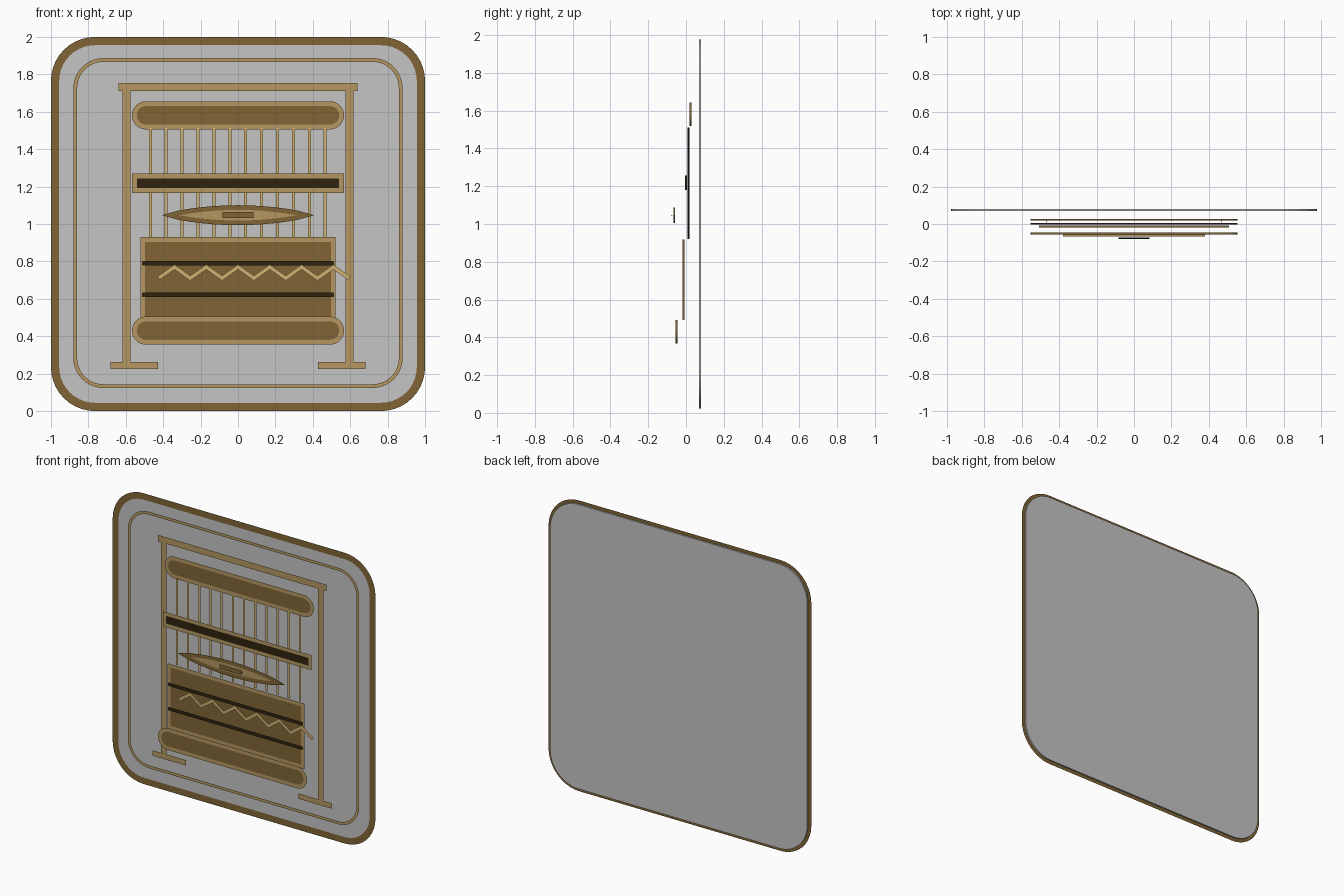
import bpy, bmesh, math
from mathutils import Vector

cube = bpy.data.objects.get("Cube")
if cube:
    bpy.data.objects.remove(cube, do_unlink=True)


def material(name, r, g, b):
    m = bpy.data.materials.new(name)
    m.use_nodes = True
    m.diffuse_color = (r, g, b, 1)
    m.node_tree.nodes["Principled BSDF"].inputs["Base Color"].default_value = (r, g, b, 1)
    return m


GREY = material("pale grey", 0.56, 0.56, 0.56)
BROWN = material("brown", 0.22, 0.13, 0.036)
GOLD = material("tan gold", 0.46, 0.31, 0.12)
THREAD = material("light gold", 0.62, 0.44, 0.17)
DARK = material("dark brown", 0.03, 0.016, 0.005)
BLACK = material("black", 0.003, 0.003, 0.003)


def finish(name, bm, mat):
    mesh = bpy.data.meshes.new(name)
    bm.to_mesh(mesh)
    bm.free()
    mesh.materials.append(mat)
    obj = bpy.data.objects.new(name, mesh)
    bpy.context.scene.collection.objects.link(obj)
    return obj


def slab(name, outline, y, mat, depth=0.01):
    """Flat panel from a counter-clockwise (x, z) outline, front at y."""
    bm = bmesh.new()
    front = bm.faces.new([bm.verts.new((x, y, z)) for x, z in outline])
    back = bmesh.ops.extrude_face_region(bm, geom=[front], use_keep_orig=True)["geom"]
    bmesh.ops.translate(bm, vec=(0, depth, 0),
                        verts=[v for v in back if isinstance(v, bmesh.types.BMVert)])
    bmesh.ops.recalc_face_normals(bm, faces=bm.faces)
    return finish(name, bm, mat)


def ribbon(name, path, width, y, mat, closed=False):
    """Flat mitred band of constant width along an (x, z) path."""
    pts = [Vector(p) for p in path]
    n = len(pts)
    bm = bmesh.new()
    pairs = []
    for i, p in enumerate(pts):
        before = pts[i - 1] if closed or i > 0 else None
        after = pts[(i + 1) % n] if closed or i < n - 1 else None
        dirs = []
        if before is not None:
            dirs.append((p - before).normalized())
        if after is not None:
            dirs.append((after - p).normalized())
        normals = [Vector((-d.y, d.x)) for d in dirs]
        mitre = sum(normals, Vector((0, 0))).normalized()
        off = mitre * (width / 2 / max(mitre.dot(normals[0]), 0.45))
        pairs.append([bm.verts.new((q.x, y, q.y)) for q in (p - off, p + off)])
    for i in range(n if closed else n - 1):
        a, b = pairs[i], pairs[(i + 1) % n]
        bm.faces.new((a[0], b[0], b[1], a[1]))
    return finish(name, bm, mat)


def rounded(hx, z0, z1, r, steps=10):
    """Rounded rectangle outline, centred on x = 0."""
    if r == 0:
        return [(-hx, z0), (hx, z0), (hx, z1), (-hx, z1)]
    out = []
    corners = ((hx - r, z0 + r), (hx - r, z1 - r), (r - hx, z1 - r), (r - hx, z0 + r))
    for k, (cx, cz) in enumerate(corners):
        for s in range(steps + 1):
            a = math.pi / 2 * (k - 1 + s / steps)
            out.append((cx + r * math.cos(a), cz + r * math.sin(a)))
    return out


def framed(name, outline, y, fill, edge, width):
    """Panel with a flat coloured band around its edge."""
    slab(name, outline, y, fill)
    ribbon(name + "_edge", outline, width, y - 0.004, edge, closed=True)


# Backing plate with border and inner line
framed("back_plate", rounded(0.978, 0.022, 1.978, 0.213), 0.07, GREY, BROWN, 0.044)
ribbon("inner_line", rounded(0.87, 0.133, 1.877, 0.15), 0.02, 0.06, GOLD, closed=True)

# Loom frame: top beam, posts and feet
ribbon("top_beam", [(-0.64, 1.732), (0.64, 1.732)], 0.044, 0.046, GOLD)
for side, label in ((-1, "right"), (1, "left")):
    x = side * 0.596
    ribbon(label + "_post", [(x, 0.262), (x, 1.71)], 0.042, 0.046, GOLD)
    foot = sorted((side * 0.428, side * 0.682))
    ribbon(label + "_foot", [(foot[0], 0.243), (foot[1], 0.243)], 0.037, 0.046, GOLD)

# Rollers with fully round ends
framed("top_roller", rounded(0.554, 1.519, 1.643, 0.0619), 0.018, BROWN, GOLD, 0.026)
framed("bottom_roller", rounded(0.554, 0.368, 0.492, 0.0619), -0.056, BROWN, GOLD, 0.026)

# Warp threads, with dark cores on the outermost two
for i in range(12):
    x = -0.469 + i * 0.085
    ribbon(f"warp_thread_{i + 1}", [(x, 0.92), (x, 1.512)], 0.016, 0.007, THREAD)
    if i in (0, 11):
        core = [(x - 0.001, 0.92), (x + 0.001, 0.92), (x + 0.001, 1.512), (x - 0.001, 1.512)]
        slab(f"thread_core_{i + 1}", core, 0.008, BLACK)

# Heddle bar
framed("heddle_bar", rounded(0.553, 1.179, 1.257, 0), -0.004, DARK, GOLD, 0.025)

# Woven cloth with stripes and zigzag
framed("cloth", rounded(0.509, 0.492, 0.917, 0), -0.018, BROWN, GOLD, 0.025)
for z, label in ((0.79, "upper"), (0.622, "lower")):
    ribbon(label + "_stripe", [(-0.513, z), (0.513, z)], 0.024, -0.027, DARK)
zigzag = [(-0.425 + i * 0.085, 0.77 if i % 2 else 0.71) for i in range(13)]
ribbon("zigzag", zigzag, 0.022, -0.036, THREAD)

# Shuttle: pointed lens with a central slot
lens = []
for side in (-1, 1):
    for i in range(12):
        t = -1 + i / 6
        lens.append((-side * t * 0.38, 1.047 + side * 0.041 * (1 - t * t)))
framed("shuttle", lens, -0.067, GOLD, BROWN, 0.025)
ribbon("shuttle_slot", [(-0.083, 1.047), (0.083, 1.047)], 0.032, -0.08, BROWN)
slab("shuttle_slot_core", rounded(0.083, 1.046, 1.048, 0), -0.079, BLACK, 0.008)
